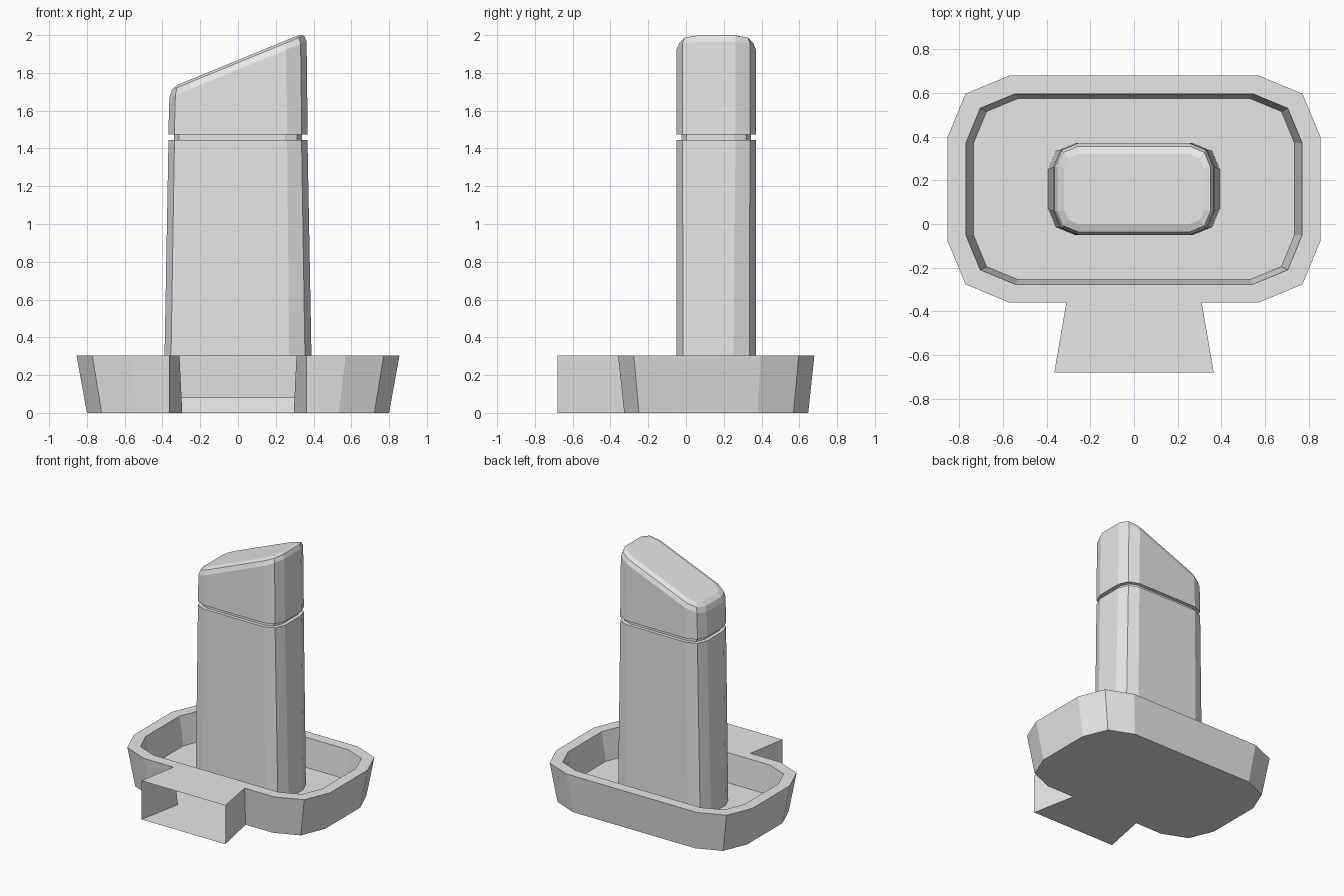
import bpy, bmesh, math

if "Cube" in bpy.data.objects:
    bpy.data.objects.remove(bpy.data.objects["Cube"])

CY = 0.16  # depth centre shared by the tray and the post

grey = bpy.data.materials.new("plain grey")
grey.diffuse_color = (0.8, 0.8, 0.8, 1)
grey.use_nodes = True
grey.node_tree.nodes["Principled BSDF"].inputs["Base Color"].default_value = grey.diffuse_color


def ring(hx, hy, r, z):
    """Rounded rectangle with two-segment corners; z is a height or a rule of x."""
    height = z if callable(z) else (lambda x: z)
    pts = []
    for q, (sx, sy) in enumerate([(1, 1), (-1, 1), (-1, -1), (1, -1)]):
        for k in range(3):
            a = math.radians(90 * q + 45 * k)
            x = sx * (hx - r) + r * math.cos(a)
            y = sy * (hy - r) + r * math.sin(a)
            pts.append((x, CY + y, height(x)))
    return pts


def loft(bm, rings):
    """Join rings from bottom to top and close both ends."""
    rows = [[bm.verts.new(p) for p in r] for r in rings]
    for a, b in zip(rows, rows[1:]):
        for i in range(len(a)):
            j = (i + 1) % len(a)
            bm.faces.new((a[i], a[j], b[j], b[i]))
    bm.faces.new(rows[0][::-1])
    bm.faces.new(rows[-1])
    return rows


def finish(bm, name):
    mesh = bpy.data.meshes.new(name)
    bm.to_mesh(mesh)
    bm.free()
    mesh.materials.append(grey)
    obj = bpy.data.objects.new(name, mesh)
    bpy.context.collection.objects.link(obj)
    return obj


# Hollow tray: flared outer wall, flat rim, sloping inner wall and raised floor
bm = bmesh.new()
rows = loft(bm, [ring(0.80, 0.487, 0.267, 0), ring(0.855, 0.52, 0.285, 0.305),
                 ring(0.77, 0.436, 0.225, 0.305), ring(0.735, 0.415, 0.205, 0.08)])

# Opening in the front wall where the chute joins
low, high = rows[0], rows[1]
front = next(f for f in low[8].link_faces
             if {low[8], low[9], high[8], high[9]} == set(f.verts))
bm.faces.remove(front)
yb, yt = low[8].co.y, high[8].co.y
lb, lt = bm.verts.new((-0.295, yb, 0)), bm.verts.new((-0.31, yt, 0.305))
rb, rt = bm.verts.new((0.295, yb, 0)), bm.verts.new((0.31, yt, 0.305))
bm.faces.new((low[8], lb, lt, high[8]))
bm.faces.new((rb, low[9], high[9], rt))

# Open-fronted chute widening toward the front
flb, flt = bm.verts.new((-0.365, -0.68, 0)), bm.verts.new((-0.365, -0.68, 0.305))
frb, frt = bm.verts.new((0.365, -0.68, 0)), bm.verts.new((0.365, -0.68, 0.305))
bm.faces.new((flt, frt, rt, lt))
bm.faces.new((flb, lb, rb, frb))
bm.faces.new((flb, flt, lt, lb))
bm.faces.new((frb, rb, rt, frt))
finish(bm, "tray_with_chute")

# Tapered post
bm = bmesh.new()
loft(bm, [ring(0.393, 0.21, 0.12, 0.08), ring(0.368, 0.21, 0.108, 1.445)])
finish(bm, "post")

# Recessed neck
bm = bmesh.new()
loft(bm, [ring(0.34, 0.183, 0.09, 1.44), ring(0.34, 0.183, 0.09, 1.48)])
finish(bm, "neck")


# Slanted cap with a bevelled top edge
def slant(drop):
    return lambda x: 1.868 + 0.41 * x - drop


bm = bmesh.new()
loft(bm, [ring(0.369, 0.21, 0.108, 1.475), ring(0.363, 0.21, 0.108, slant(0.05)),
          ring(0.35, 0.196, 0.095, slant(0.014)), ring(0.32, 0.16, 0.065, slant(0))])
finish(bm, "slanted_cap")
